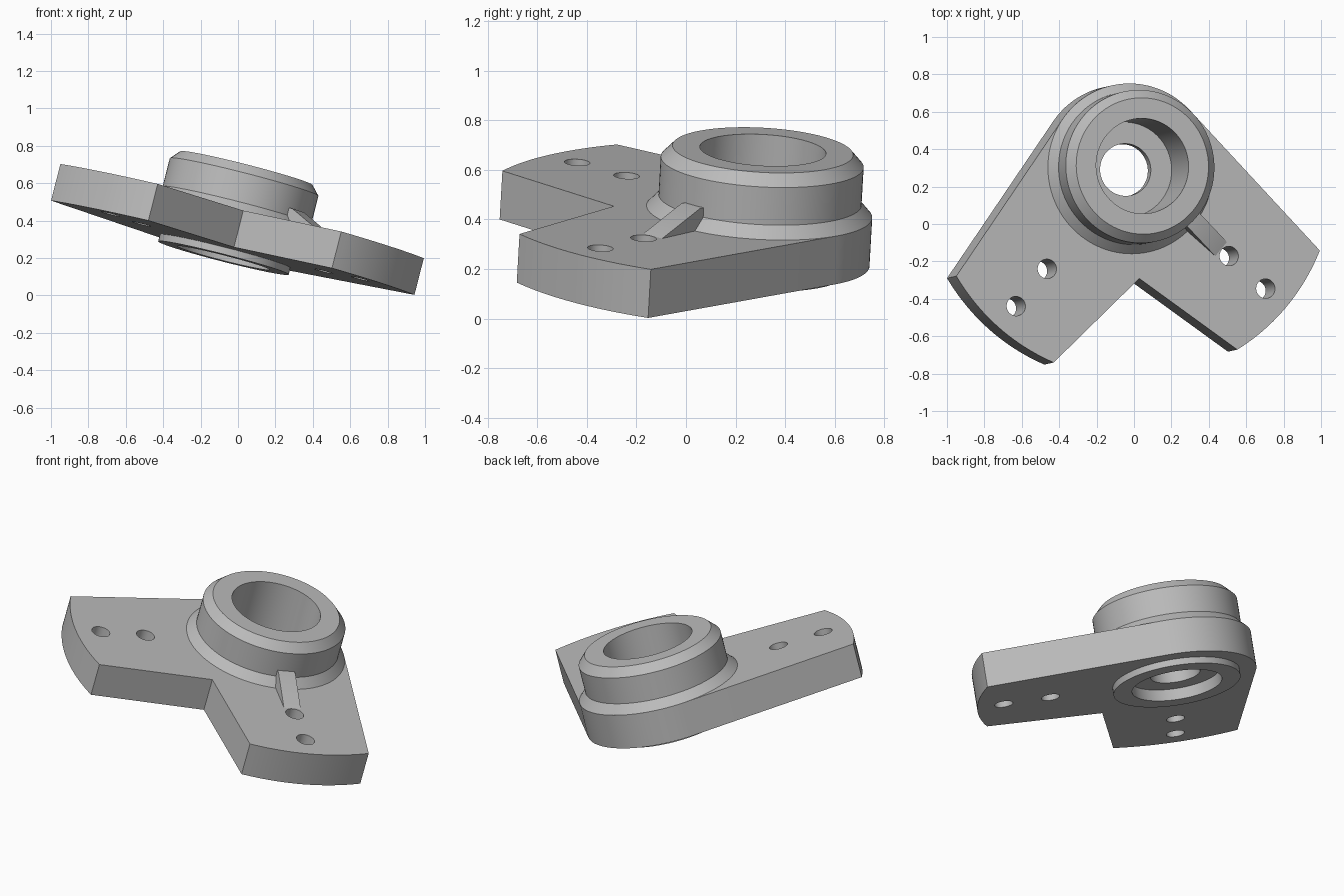
import bpy, bmesh
from math import sin, cos, acos, radians, pi
from mathutils import Matrix, Vector

if "Cube" in bpy.data.objects:
    bpy.data.objects.remove(bpy.data.objects["Cube"])

# One grey for the whole casting
grey = bpy.data.materials.new("plain grey")
grey.use_nodes = True
colour = (0.5, 0.5, 0.5, 1)
grey.diffuse_color = colour
grey.node_tree.nodes["Principled BSDF"].inputs["Base Color"].default_value = colour

# Tilted frame: origin on the hub axis at the plate's upper face
normal = Vector((0.247, 0.055, 0.9675)).normalized()
tilt = Vector((0, 0, 1)).rotation_difference(normal).to_matrix().to_4x4()
FRAME = Matrix.Translation((-0.0185, 0.296, 0.432)) @ tilt @ Matrix.Rotation(radians(4.3), 4, 'Z')

END_R, REACH, THICK = 0.456, 1.127, 0.2025
ARM_HALF = radians(18.2)
LEFT_ARM, RIGHT_ARM = radians(225), radians(315)
HOLE_RADII = (0.712, 0.977)


def polar(r, a, z=0.0):
    return Vector((r * cos(a), r * sin(a), z))


def arc(r, start, end, steps):
    return [polar(r, start + (end - start) * i / steps) for i in range(steps + 1)]


def finish(name, bm):
    bmesh.ops.recalc_face_normals(bm, faces=bm.faces)
    mesh = bpy.data.meshes.new(name)
    bm.to_mesh(mesh)
    bm.free()
    mesh.materials.append(grey)
    obj = bpy.data.objects.new(name, mesh)
    bpy.context.collection.objects.link(obj)
    obj.matrix_world = FRAME
    return obj


def prism(name, points, offset):
    bm = bmesh.new()
    face = bm.faces.new([bm.verts.new(p) for p in points])
    out = bmesh.ops.extrude_face_region(bm, geom=[face])
    moved = [v for v in out["geom"] if isinstance(v, bmesh.types.BMVert)]
    bmesh.ops.translate(bm, verts=moved, vec=offset)
    return finish(name, bm)


def lathe(name, profile, steps=96):
    bm = bmesh.new()
    verts = [bm.verts.new((r, 0, z)) for r, z in profile]
    edges = [bm.edges.new((verts[i - 1], verts[i])) for i in range(len(verts))]
    bmesh.ops.spin(bm, geom=verts + edges, cent=(0, 0, 0), axis=(0, 0, 1),
                   angle=2 * pi, steps=steps, use_merge=True)
    bmesh.ops.remove_doubles(bm, verts=bm.verts, dist=1e-5)
    return finish(name, bm)


def activate(obj):
    bpy.ops.object.select_all(action='DESELECT')
    obj.select_set(True)
    bpy.context.view_layer.objects.active = obj


def drill(obj, centre, radius):
    bm = bmesh.new()
    bmesh.ops.create_cone(bm, cap_ends=True, segments=48, radius1=radius, radius2=radius,
                          depth=1, matrix=Matrix.Translation(centre))
    cutter = finish("cutter", bm)
    cutter.hide_render = True
    mod = obj.modifiers.new("drill", 'BOOLEAN')
    mod.operation, mod.solver, mod.object = 'DIFFERENCE', 'EXACT', cutter
    activate(obj)
    bpy.ops.object.modifier_apply(modifier=mod.name)
    bpy.data.objects.remove(cutter)


# Two-armed plate: arm sides are tangent to the round end
tangent = ARM_HALF + acos(END_R / REACH)
inner_corner = polar(END_R / cos(tangent - pi / 4), 1.5 * pi)
outline = arc(END_R, RIGHT_ARM + tangent - 2 * pi, LEFT_ARM - tangent, 40)
outline += arc(REACH, LEFT_ARM - ARM_HALF, LEFT_ARM + ARM_HALF, 20)
outline += [inner_corner]
outline += arc(REACH, RIGHT_ARM - ARM_HALF, RIGHT_ARM + ARM_HALF, 20)
plate = prism("arm_plate", outline, (0, 0, -THICK))
drill(plate, (0, 0, 0), 0.31)
for angle in (LEFT_ARM, RIGHT_ARM):
    for r in HOLE_RADII:
        drill(plate, polar(r, angle), 0.052)

# Hub with counterbores on both sides, chamfered rim and flared foot
hub = lathe("bearing_hub", [
    (0.14, -0.175), (0.14, -0.11), (0.255, -0.11), (0.255, 0.256),
    (0.365, 0.256), (0.41, 0.207), (0.41, 0.05), (END_R, 0),
    (0.43, -0.05), (0.36, -0.05), (0.36, -0.24), (0.255, -0.24), (0.255, -0.175)])

# Sloping rib between the hub and the right arm's first hole
side = polar(0.05, RIGHT_ARM + pi / 2)
rib_profile = [(0.38, -0.03), (0.38, 0.09), (0.43, 0.09), (0.655, 0), (0.655, -0.03)]
rib = prism("hub_rib", [polar(r, RIGHT_ARM, z) - side for r, z in rib_profile], side * 2)

for part in (plate, hub, rib):
    activate(part)
    bpy.ops.object.shade_smooth_by_angle(angle=radians(25))
